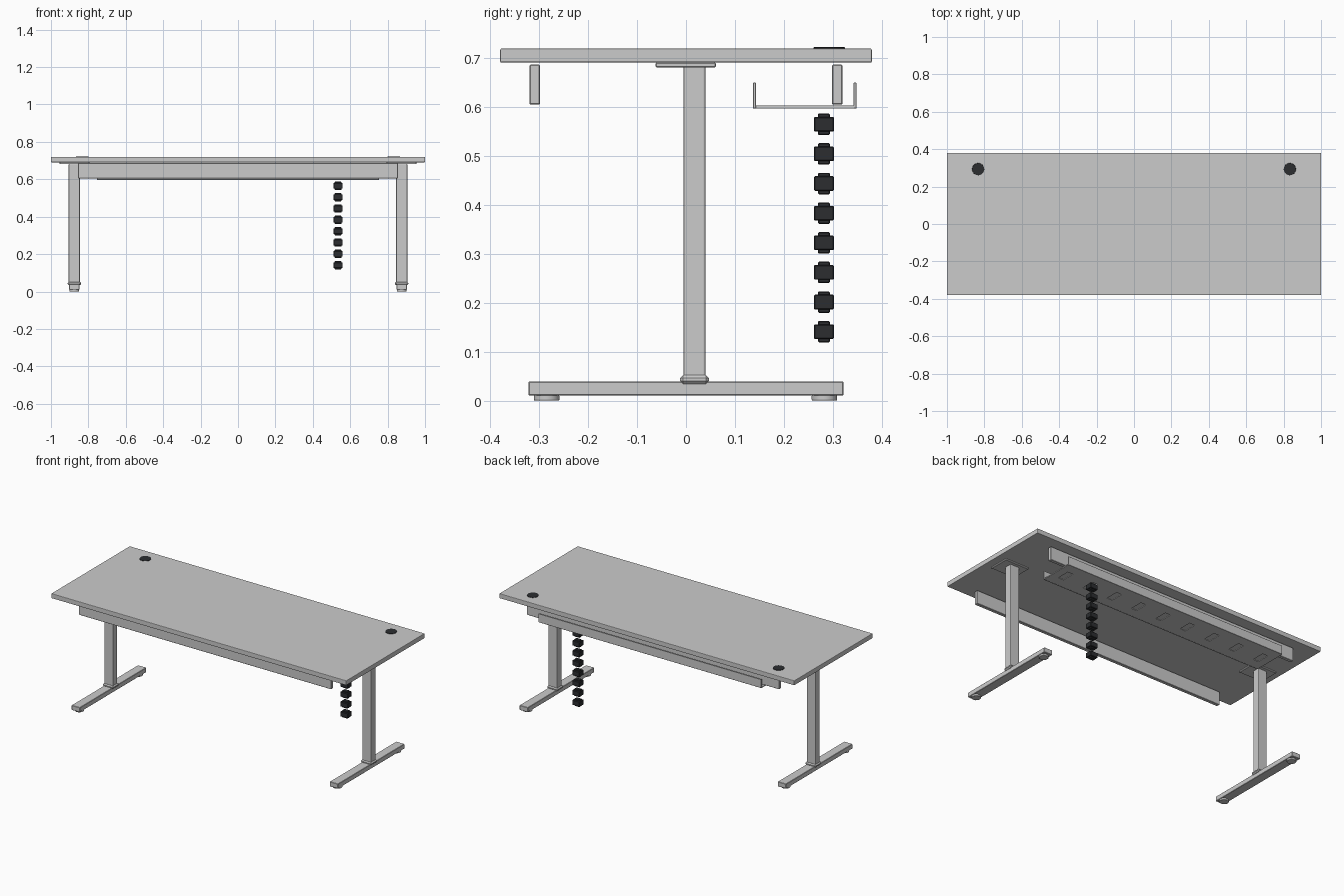
import bpy, bmesh, math
from mathutils import Matrix

if "Cube" in bpy.data.objects:
    bpy.data.objects.remove(bpy.data.objects["Cube"])

dark = bpy.data.materials.new("dark_plastic")
dark.diffuse_color = (0.025, 0.027, 0.03, 1)
dark.use_nodes = True
dark.node_tree.nodes["Principled BSDF"].inputs["Base Color"].default_value = dark.diffuse_color


def add_box(bm, x, y, z):
    """Box from (min, max) pairs."""
    c = [(a + b) / 2 for a, b in (x, y, z)]
    s = [b - a for a, b in (x, y, z)]
    bmesh.ops.create_cube(bm, size=1, matrix=Matrix.Translation(c) @ Matrix.Diagonal((*s, 1)))


def finish(name, bm, bevel=0, segments=1, mat=None):
    me = bpy.data.meshes.new(name)
    bm.to_mesh(me)
    bm.free()
    ob = bpy.data.objects.new(name, me)
    bpy.context.collection.objects.link(ob)
    if mat:
        me.materials.append(mat)
    if bevel:
        m = ob.modifiers.new("bevel", 'BEVEL')
        m.width, m.segments = bevel, segments
    return ob


def box(name, x, y, z, bevel=0, segments=1, mat=None):
    bm = bmesh.new()
    add_box(bm, x, y, z)
    return finish(name, bm, bevel, segments, mat)


def disc(name, x, y, z, r, mat=None, bevel=0.002):
    bm = bmesh.new()
    bmesh.ops.create_cone(bm, cap_ends=True, segments=32, radius1=r, radius2=r, depth=z[1] - z[0],
                          matrix=Matrix.Translation((x, y, sum(z) / 2)))
    ob = finish(name, bm, 0, 1, mat)
    if bevel:
        m = ob.modifiers.new("bevel", 'BEVEL')
        m.width, m.segments, m.limit_method = bevel, 2, 'ANGLE'
    bpy.context.view_layer.objects.active = ob
    ob.select_set(True)
    bpy.ops.object.shade_smooth_by_angle()
    ob.select_set(False)
    return ob


# Table top
box("table_top", (-1, 1), (-0.38, 0.38), (0.691, 0.72), 0.003, 2)

# Long rails under the top
box("front_rail", (-0.855, 0.855), (-0.32, -0.299), (0.605, 0.687), 0.002)
box("back_rail", (-0.855, 0.855), (0.299, 0.32), (0.605, 0.687), 0.002)

# Legs: foot, collar, column, mounting plate and glides on each side
for s, side in ((-1, "left"), (1, "right")):
    cx = s * 0.875
    box(side + "_foot", (cx - 0.028, cx + 0.028), (-0.322, 0.322), (0.01, 0.039), 0.002)
    box(side + "_collar", (cx - 0.036, cx + 0.036), (-0.012, 0.047), (0.034, 0.052), 0.006)
    box(side + "_column", (cx - 0.03, cx + 0.03), (-0.005, 0.04), (0.045, 0.684), 0.004, 2)
    box(side + "_mounting_plate", (cx - 0.08, cx + 0.08), (-0.062, 0.061), (0.681, 0.691), 0.002)
    for y, end in ((-0.285, "front"), (0.283, "back")):
        disc(f"{side}_{end}_glide", cx, y, (0, 0.011), 0.026)
    disc(side + "_grommet", s * 0.833, 0.293, (0.715, 0.7225), 0.0325, dark, 0.001)

# Cable tray: slotted base with two upright lips
tray = box("cable_tray_base", (-0.755, 0.755), (0.143, 0.344), (0.597, 0.603))
bm = bmesh.new()
for i in range(9):
    x = (i - 4) * 0.172
    add_box(bm, (x - 0.018, x + 0.018), (0.205, 0.285), (0.58, 0.62))
cutter = finish("tray_slot_cutter", bm)
cutter.hide_render = True
cutter.hide_set(True)
cut = tray.modifiers.new("slots", 'BOOLEAN')
cut.object, cut.operation, cut.solver = cutter, 'DIFFERENCE', 'EXACT'
bpy.context.view_layer.update()
mesh = bpy.data.meshes.new_from_object(tray.evaluated_get(bpy.context.evaluated_depsgraph_get()))
tray.modifiers.clear()
tray.data = mesh
bpy.data.objects.remove(cutter)
box("cable_tray_front_lip", (-0.755, 0.755), (0.137, 0.143), (0.597, 0.65), 0.001)
box("cable_tray_back_lip", (-0.755, 0.755), (0.343, 0.349), (0.597, 0.65), 0.001)

# Hanging cable spine: eight cross-shaped links
for i in range(8):
    z = 0.565 - i * 0.0606
    bm = bmesh.new()
    add_box(bm, (-0.025, 0.025), (-0.0205, 0.0205), (-0.015, 0.015))
    add_box(bm, (-0.018, 0.018), (-0.012, 0.012), (-0.022, 0.022))
    link = finish(f"cable_spine_link_{i + 1}", bm, 0.002, 1, dark)
    link.location = (0.535, 0.282, z)
